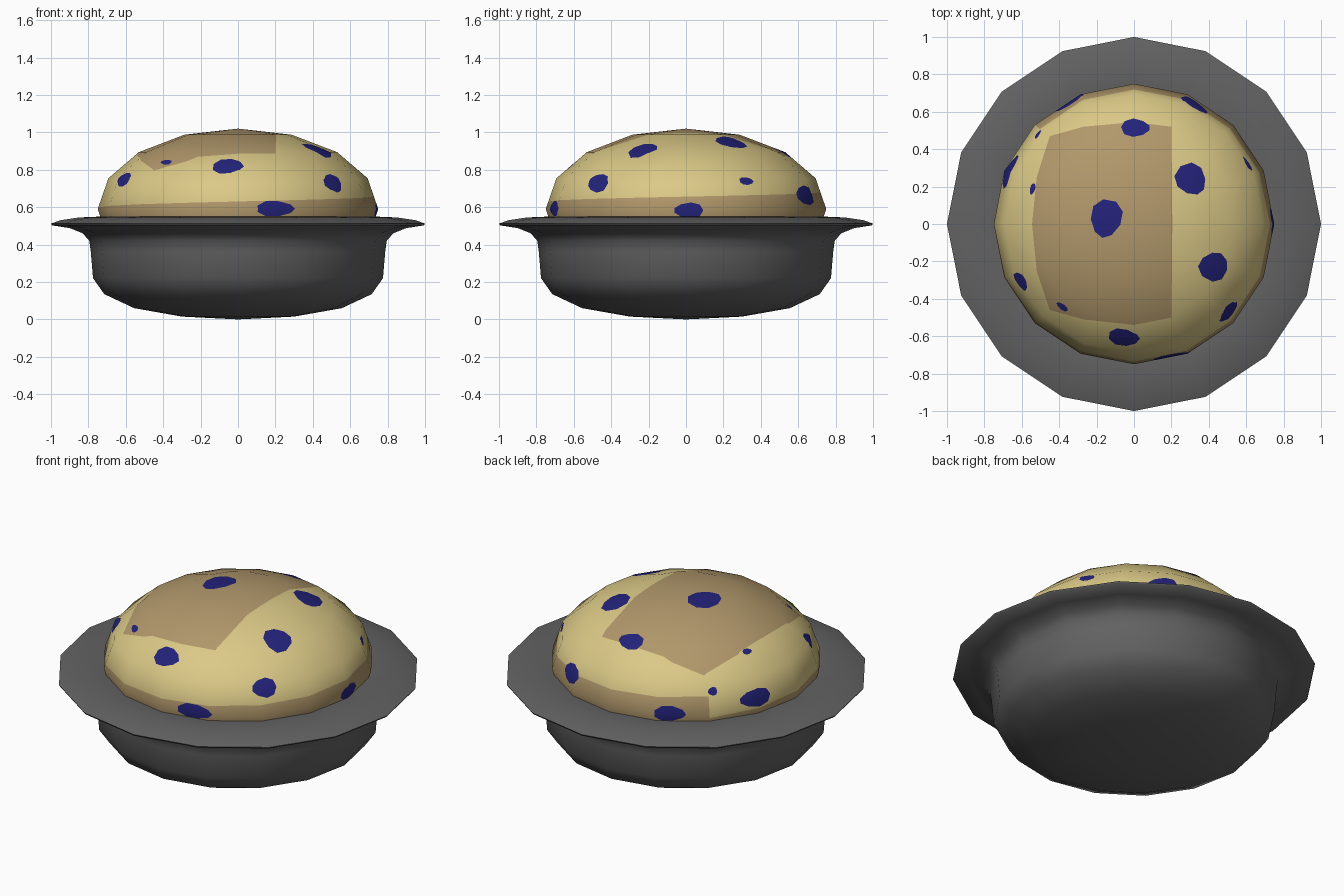
import bpy, bmesh, math
from mathutils import Vector

if "Cube" in bpy.data.objects:
    bpy.data.objects.remove(bpy.data.objects["Cube"])

SIDES = 16
R, H, CZ = 0.75, 0.43, 0.59          # dome radius, height, equator level
UP = Vector((0, 0, 1))


def material(name, srgb):
    m = bpy.data.materials.new(name)
    m.diffuse_color = [((c / 255 + 0.055) / 1.055) ** 2.4 for c in srgb] + [1]
    m.use_nodes = True
    m.node_tree.nodes["Principled BSDF"].inputs["Base Color"].default_value = m.diffuse_color
    return m


def add_object(name, bm, mats):
    me = bpy.data.meshes.new(name)
    for f in bm.faces:
        f.smooth = True
    bm.to_mesh(me)
    bm.free()
    for m in mats:
        me.materials.append(m)
    ob = bpy.data.objects.new(name, me)
    bpy.context.collection.objects.link(ob)
    return ob


metal = material("dark grey tin", (98, 98, 98))
dough = material("golden dough", (219, 201, 135))
crust = material("brown crust", (177, 152, 107))
berry = material("blue berry", (35, 34, 122))

# Tin: lathed 16-sided bowl with a wide flared rim
profile = [(0.30, 0.015), (0.555, 0.06), (0.715, 0.135), (0.775, 0.22),
           (0.787, 0.36), (0.795, 0.42), (0.83, 0.46), (0.90, 0.488),
           (0.995, 0.503), (1.0, 0.512), (0.95, 0.53), (0.85, 0.545),
           (0.73, 0.55), (0.66, 0.53)]
bm = bmesh.new()
rings = []
for r, z in profile:
    rings.append([bm.verts.new((r * math.cos(2 * math.pi * i / SIDES),
                                r * math.sin(2 * math.pi * i / SIDES), z))
                  for i in range(SIDES)])
base = bm.verts.new((0, 0, 0))
for i in range(SIDES):
    j = (i + 1) % SIDES
    bm.faces.new((base, rings[0][j], rings[0][i]))
    for a, b in zip(rings, rings[1:]):
        bm.faces.new((a[i], a[j], b[j], b[i]))
tin = add_object("baking_tin", bm, [metal])
bpy.context.view_layer.objects.active = tin
tin.select_set(True)
bpy.ops.object.shade_smooth_by_angle(angle=math.radians(60))

# Muffin top: squashed sphere, open underneath inside the tin
bm = bmesh.new()
bmesh.ops.create_uvsphere(bm, u_segments=SIDES, v_segments=8, radius=1)
for v in bm.verts:
    v.co = Vector((v.co.x * R, v.co.y * R, v.co.z * H + CZ))
bmesh.ops.bisect_plane(bm, geom=bm.verts[:] + bm.edges[:] + bm.faces[:],
                       dist=1e-5, plane_co=(0, 0, 0.5), plane_no=UP,
                       clear_inner=True)
bm.normal_update()


def paint(planes, accept, index):
    """Cut the accepted faces along the planes, colour what lies behind all."""
    def region(n):
        out = []
        for f in bm.faces:
            c = f.calc_center_median()
            if accept(f, c) and all((c - p).dot(d) < 0 for p, d in planes[:n]):
                out.append(f)
        return out
    for n, (p, d) in enumerate(planes):
        faces = region(n)
        edges = {e for f in faces for e in f.edges}
        verts = {v for f in faces for v in f.verts}
        bmesh.ops.bisect_plane(bm, geom=list(verts) + list(edges) + faces,
                               dist=1e-5, plane_co=p, plane_no=d)
        bm.normal_update()
    for f in region(len(planes)):
        f.material_index = index


def outline_planes(pts, axis):
    """Side planes of a counter-clockwise convex outline swept along axis."""
    return [(a, (b - a).cross(axis).normalized())
            for a, b in zip(pts, pts[1:] + pts[:1])]


# Brown patch on top
patch = [(0.20, -0.50), (0.205, 0.0), (0.20, 0.52), (0.0, 0.545),
         (-0.27, 0.52), (-0.45, 0.47), (-0.52, 0.25), (-0.545, 0.0),
         (-0.52, -0.25), (-0.45, -0.46), (-0.27, -0.51), (0.0, -0.54)]
paint(outline_planes([Vector((x, y, 0)) for x, y in patch], UP),
      lambda f, c: c.z > 0.65, 1)

# Brown band round the foot, rising slowly from its seam at the back left
for i in range(SIDES):
    pts = []
    for k in (i, i + 1):
        a = math.radians(135 + 22.5 * k)
        pts.append(Vector((R * math.cos(a), R * math.sin(a),
                           0.57 + 0.12 * (k / SIDES) ** 0.7)))
    mid = Vector((pts[0].x + pts[1].x, pts[0].y + pts[1].y, 0)).normalized()
    normal = mid.cross(pts[1] - pts[0]).normalized()
    half = math.cos(math.radians(11.25))
    paint([(pts[0], normal)],
          lambda f, c: c.z < 0.8 and
          Vector((c.x, c.y, 0)).normalized().dot(mid) > half, 1)

# Berries: azimuth, height, half width, half height along the slope
berries = [(169, 1.011, 0.105, 0.085), (38, 0.957, 0.09, 0.085),
           (-28, 0.916, 0.08, 0.085), (89, 0.90, 0.078, 0.055),
           (-95, 0.832, 0.085, 0.06), (-43, 0.738, 0.07, 0.055),
           (-153, 0.757, 0.057, 0.045), (-131, 0.852, 0.036, 0.02),
           (-74, 0.592, 0.105, 0.042), (1, 0.582, 0.08, 0.042),
           (28, 0.747, 0.045, 0.022), (63, 0.67, 0.085, 0.055),
           (118, 0.595, 0.09, 0.045), (137, 0.72, 0.027, 0.024),
           (161, 0.862, 0.032, 0.018), (157, 0.645, 0.10, 0.05)]
for n, (az, z, w, h) in enumerate(berries):
    a = math.radians(az)
    s = (z - CZ) / H
    r = R * math.sqrt(1 - s * s)
    p = Vector((r * math.cos(a), r * math.sin(a), z))
    normal = Vector((p.x / R**2, p.y / R**2, (z - CZ) / H**2)).normalized()
    side = Vector((-math.sin(a), math.cos(a), 0))
    slope = normal.cross(side)
    lean = 0.2 if n % 2 else -0.2         # egg shape, alternately turned
    pts = []
    for k in range(9):
        t = 2 * math.pi * k / 9
        pts.append(p + side * w * math.cos(t)
                   + slope * h * math.sin(t) * (1 + lean * math.cos(t)))
    paint(outline_planes(pts, normal),
          lambda f, c: f.normal.dot(normal) > 0.3 and (c - p).length < 0.4, 2)

muffin = add_object("muffin_top", bm, [dough, crust, berry])

# Keep the rounded shading of the uncut dome
me = muffin.data
me.normals_split_custom_set_from_vertices(
    [Vector((v.co.x / R**2, v.co.y / R**2, (v.co.z - CZ) / H**2)).normalized()
     for v in me.vertices])
